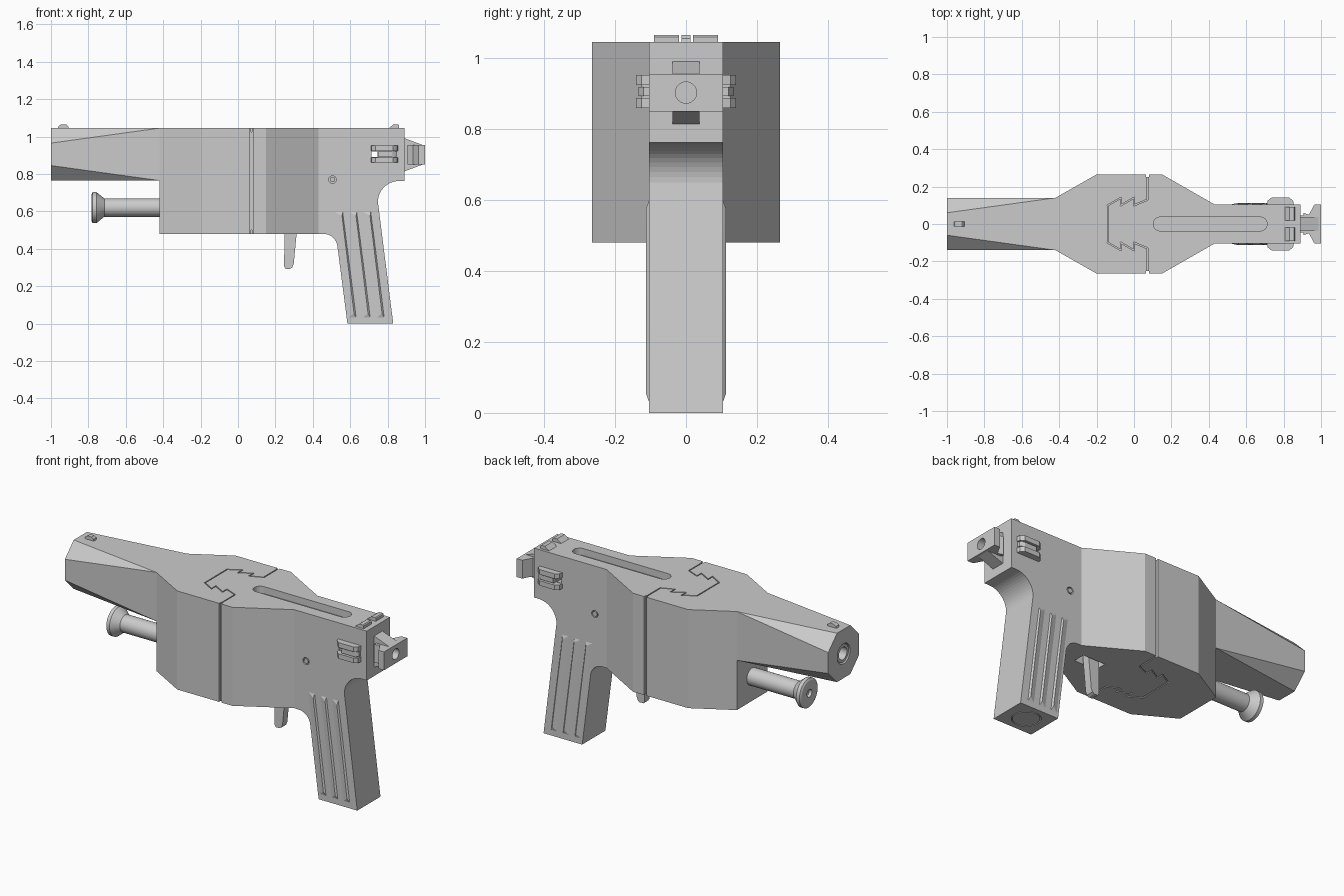
import bpy, bmesh, math
from mathutils import Vector

cube = bpy.data.objects.get("Cube")
if cube:
    bpy.data.objects.remove(cube, do_unlink=True)

grey = bpy.data.materials.new("plain grey")
grey.use_nodes = True
colour = (0.6, 0.6, 0.6, 1)
grey.diffuse_color = colour
grey.node_tree.nodes["Principled BSDF"].inputs["Base Color"].default_value = colour

AXES = {"x": lambda u, v, w: (w, u, v),
        "y": lambda u, v, w: (u, w, v),
        "z": lambda u, v, w: (u, v, w)}


def finish(name, bm):
    bmesh.ops.recalc_face_normals(bm, faces=bm.faces)
    me = bpy.data.meshes.new(name)
    bm.to_mesh(me)
    bm.free()
    me.materials.append(grey)
    ob = bpy.data.objects.new(name, me)
    bpy.context.collection.objects.link(ob)
    return ob


def add_prism(bm, pts, axis, lo, hi):
    rings = [[bm.verts.new(AXES[axis](u, v, w)) for u, v in pts] for w in (lo, hi)]
    n = len(pts)
    for ring in rings:
        bm.faces.new(ring)
    for i in range(n):
        j = (i + 1) % n
        bm.faces.new((rings[0][i], rings[0][j], rings[1][j], rings[1][i]))


def prism(name, pts, axis, lo, hi):
    bm = bmesh.new()
    add_prism(bm, pts, axis, lo, hi)
    return finish(name, bm)


def box(name, x0, x1, y0, y1, z0, z1):
    return prism(name, [(x0, y0), (x1, y0), (x1, y1), (x0, y1)], "z", z0, z1)


def hull(name, pts):
    bm = bmesh.new()
    for p in pts:
        bm.verts.new(p)
    bmesh.ops.convex_hull(bm, input=bm.verts)
    bmesh.ops.dissolve_limit(bm, angle_limit=0.01, verts=bm.verts, edges=bm.edges)
    return finish(name, bm)


def arc(cx, cy, r, a0, a1, n=12):
    angles = [math.radians(a0 + (a1 - a0) * i / n) for i in range(n + 1)]
    return [(cx + r * math.cos(a), cy + r * math.sin(a)) for a in angles]


def disc(name, cx, cy, r, axis, lo, hi):
    return prism(name, arc(cx, cy, r, 0, 360, 32)[:-1], axis, lo, hi)


def lathe(name, profile, z, n=32):
    """Spin (x, radius) points about a line along x at height z."""
    bm = bmesh.new()
    verts = [bm.verts.new((x, 0, z + r)) for x, r in profile]
    edges = [bm.edges.new(pair) for pair in zip(verts, verts[1:])]
    bmesh.ops.spin(bm, geom=verts + edges, cent=(0, 0, z), axis=(1, 0, 0),
                   angle=math.tau, steps=n, use_duplicate=False)
    bmesh.ops.remove_doubles(bm, verts=bm.verts, dist=0.0001)
    return finish(name, bm)


def boolean(target, cutter, operation="DIFFERENCE"):
    mod = target.modifiers.new("cut", "BOOLEAN")
    mod.object, mod.operation, mod.solver = cutter, operation, "EXACT"
    mod.use_self = True
    bpy.context.view_layer.objects.active = target
    bpy.ops.object.modifier_apply(modifier=mod.name)
    bpy.data.objects.remove(cutter, do_unlink=True)


def both(pts):
    """Close a half outline by mirroring it over v = 0."""
    return pts + [(u, -v) for u, v in reversed(pts)]


# Body and grip: side outline intersected with plan outline
side = [(-.42, .48), (-.42, 1.045), (.89, 1.045), (.89, .762)]
side += arc(.86, .65, .112, 90, 180)
side += [(.83, 0), (.585, 0)]
side += arc(.457, .405, .075, 8, 90, 8)
body = prism("body", side, "y", -.4, .4)
plan = both([(-.5, .0945), (-.2, .265), (.15, .265), (.43, .105), (1, .105)])
boolean(body, prism("plan_cutter", plan, "z", -.1, 1.2), "INTERSECT")

# Top slot
slot = arc(.675, 0, .037, -90, 90) + arc(.14, 0, .037, 90, 270)
boolean(body, prism("slot_cutter", slot, "z", 1.005, 1.1))

# Interlocking seam on top and underside
seam = [(.072, .27), (.072, .13), (0, .1), (0, .14), (-.07, .1), (-.07, .14),
        (-.14, .1), (-.14, 0)]
bm = bmesh.new()
for s in (1, -1):
    for a, b in zip(seam, seam[1:]):
        a, b = Vector((a[0], a[1] * s)), Vector((b[0], b[1] * s))
        d = (b - a).normalized() * .003
        n = Vector((-d.y, d.x))
        quad = [a - d - n, b + d - n, b + d + n, a - d + n]
        add_prism(bm, quad, "z", 1.025, 1.06)
        add_prism(bm, quad, "z", .47, .5)
boolean(body, finish("seam_cutter", bm))

# Side grooves, trigger recess, lever opening, pins and grip cap ring
for s in (1, -1):
    boolean(body, box("groove_cutter", .065, .08, s * .25, s * .3, .4, 1.1))
    boolean(body, disc("pin_cutter", .505, .77, .02, "y", s * .09, s * .2))
boolean(body, box("trigger_cutter", .22, .36, -.035, .035, .4, .53))
boolean(body, box("lever_cutter", .715, .745, -.2, .2, .89, .92))
boolean(body, disc("cap_cutter", .705, 0, .075, "z", -.1, .015))
disc("grip_cap", .705, 0, .07, "z", 0, .02)

# Barrel shroud: octagon at the muzzle blending into a rectangle
muzzle = [(-1, y * a, .905 + z * b) for y in (1, -1) for z in (1, -1)
          for a, b in ((.14, .06), (.06, .14))]
root = [(-.42, y, z) for y in (.14, -.14) for z in (.765, 1.045)]
barrel = hull("barrel_shroud", muzzle + root)
boolean(barrel, disc("bore_cutter", 0, .905, .058, "x", -1.1, -.9))
lathe("barrel_tube", [(-.9, .052), (-.995, .052), (-.995, .036), (-.9, .036), (-.9, 0)], .905)

# Pump rod with flared knob
lathe("pump_rod", [(-.765, 0), (-.765, .022), (-.783, .022), (-.783, .072), (-.777, .083),
                   (-.757, .083), (-.715, .049), (-.41, .049), (-.41, 0)], .62)

# Trigger
prism("trigger", [(.248, .53), (.318, .53), (.298, .32), (.29, .3), (.278, .293),
                  (.255, .293), (.247, .305)], "y", -.022, .022)

# Rear bolt: neck, sloped web and flared end block with a hole
box("bolt_neck", .88, .96, -.045, .045, .855, .95)
hull("bolt_web", [(.88, y, z) for y in (-.038, .038) for z in (.81, .995)]
     + [(.995, y, z) for y in (-.038, .038) for z in (.853, .952)])
block = prism("bolt_block", both([(.905, .06), (.935, .05), (.965, .105), (1, .105)]),
              "z", .85, .955)
bolt_hole = disc("hole_cutter", 0, .903, .03, "x", .95, 1.1)
boolean(block, bolt_hole)
web = bpy.data.objects["bolt_web"]
boolean(web, disc("hole_cutter", 0, .903, .03, "x", .95, 1.1))

# Sights
bump = [(0, 1.04), (.005, 1.055), (.02, 1.065), (.045, 1.065), (.057, 1.055), (.06, 1.04)]
prism("front_sight", [(x - .965, z) for x, z in bump], "y", -.013, .013)
rear = [(.8, 1.04), (.815, 1.052), (.832, 1.065), (.855, 1.065), (.86, 1.06), (.86, 1.04)]
for s, label in ((1, "left"), (-1, "right")):
    prism(label + "_rear_sight", rear, "y", s * .02, s * .09)

    # Selector lever: two outer bars with a set-back middle bar
    lever = [(.71, .1), (.715, .125), (.735, .141), (.83, .141), (.85, .125), (.856, .1)]
    outline = [(x, s * y) for x, y in lever]
    prism(label + "_lever_top", outline, "z", .924, .952)
    prism(label + "_lever_bottom", outline, "z", .86, .888)
    middle = [(.75, .1), (.75, .134), (.825, .134), (.85, .12), (.85, .1)]
    prism(label + "_lever_middle", [(x, s * y) for x, y in middle], "z", .893, .919)
    box(label + "_lever_back", .75, .84, s * .1, s * .125, .865, .948)

    # Pivot pin and grip ridges
    disc(label + "_pin", .505, .77, .014, "y", s * .085, s * .105)
    for i in range(3):
        x = .552 + .075 * i
        ridge = []
        for shift, z, inset in ((0, .6, 0), (.073, .03, 0)):
            ridge += [(x + shift - .035, s * .104, z), (x + shift + .008, s * .104, z)]
        ridge += [(x + .004, s * .113, .575), (x + .068, s * .113, .055)]
        hull(f"{label}_grip_ridge_{i + 1}", ridge)

# Smooth the round parts, keep all real edges sharp
bpy.ops.object.select_all(action="DESELECT")
for ob in bpy.context.scene.objects:
    if ob.type == "MESH" and ob.name != "body":
        ob.select_set(True)
        bpy.context.view_layer.objects.active = ob
bpy.ops.object.shade_smooth_by_angle(angle=math.radians(20))
